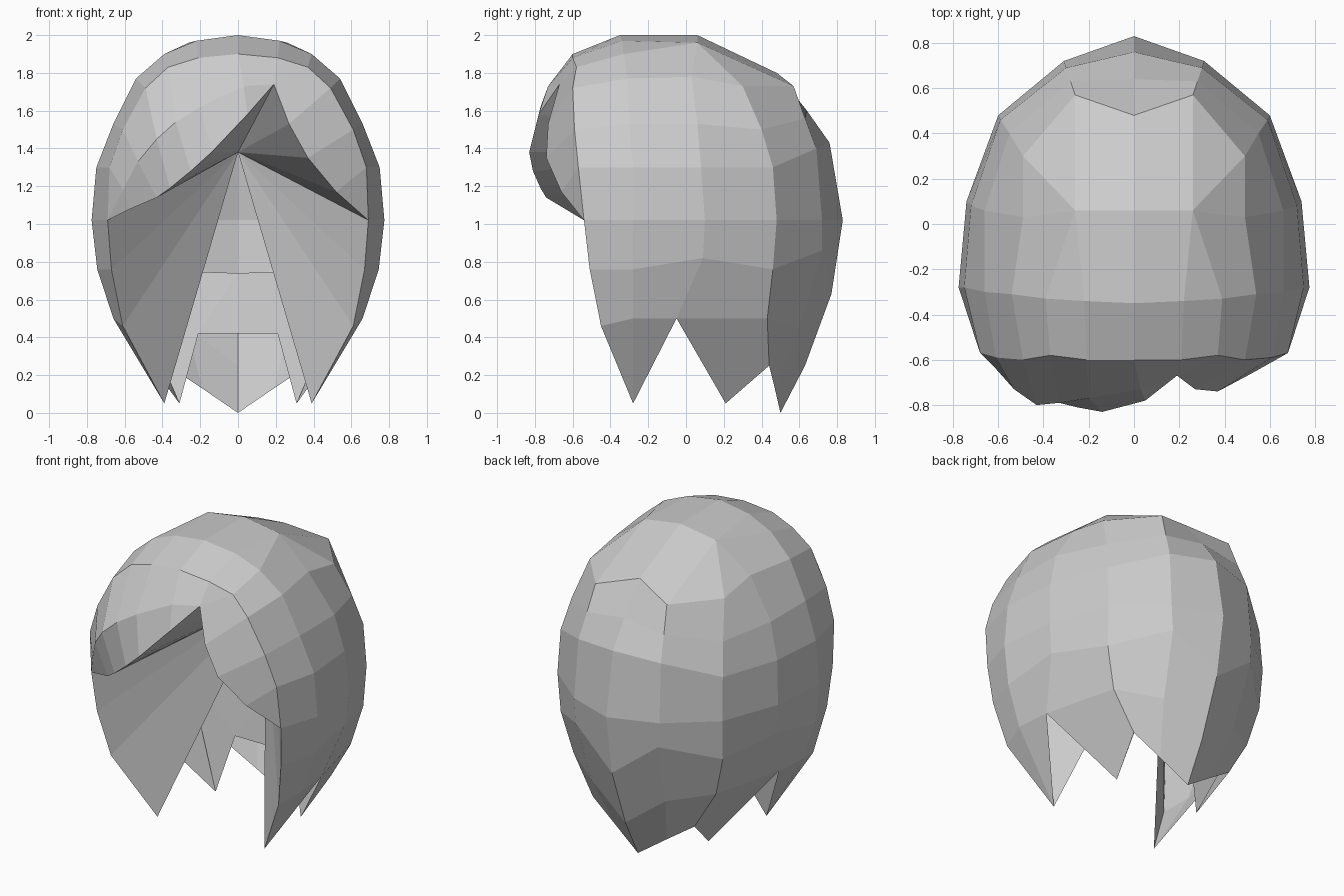
import bpy, bmesh

if "Cube" in bpy.data.objects:
    bpy.data.objects.remove(bpy.data.objects["Cube"])


def make(name, faces, mirror=False):
    """Flat-shaded object from faces given as point lists."""
    bm = bmesh.new()
    for f in faces:
        pts = [p for i, p in enumerate(f) if p not in f[:i]]
        if len(pts) > 2:
            bm.faces.new([bm.verts.new(p) for p in pts])
    bmesh.ops.remove_doubles(bm, verts=bm.verts, dist=0.001)
    bmesh.ops.recalc_face_normals(bm, faces=bm.faces)
    me = bpy.data.meshes.new(name)
    bm.to_mesh(me)
    bm.free()
    ob = bpy.data.objects.new(name, me)
    bpy.context.collection.objects.link(ob)
    if mirror:
        m = ob.modifiers.new("mirror", 'MIRROR')
        m.use_clip = True
    return ob


def strip(a, b):
    """Quads between two point rows of equal length."""
    return [[a[i], a[i + 1], b[i + 1], b[i]] for i in range(len(a) - 1)]


def fan(centre, row):
    return [[centre, row[i], row[i + 1]] for i in range(len(row) - 1)]


# Locks of the right half, each running from crown to tip
back = [(0, .06, 2), (0, .48, 1.8), (0, .64, 1.6), (0, .76, 1.43),
        (0, .83, 1.02), (0, .77, .63), (0, .63, .25), (0, .5, 0)]
back_side = [(.26, .06, 1.96), (.26, .57, 1.73), (.28, .63, 1.56), (.3, .69, 1.4),
             (.31, .72, 1.02), (.3, .72, .86), (.27, .6, .45), (.19, .47, .13)]
rear_corner = [(.26, .06, 1.96), (.49, .3, 1.73), (.55, .4, 1.5), (.59, .46, 1.3),
               (.6, .48, 1.02), (.59, .46, .76), (.52, .43, .5), (.37, .44, .25)]
side = [(.26, .06, 1.96), (.49, .03, 1.78), (.66, .06, 1.53), (.72, .08, 1.3),
        (.74, .1, 1.02), (.72, .09, .82), (.64, -.05, .5), (.31, .21, .05)]
temple = [(.39, -.33, 1.9), (.54, -.31, 1.77), (.66, -.3, 1.53), (.75, -.28, 1.3),
          (.775, -.28, 1.02), (.745, -.28, .76), (.66, -.28, .5), (.39, -.28, .05)]
rim = [(.37, -.58, 1.83), (.49, -.6, 1.72), (.61, -.59, 1.5), (.68, -.57, 1.3),
       (.69, -.54, 1.02), (.67, -.51, .76), (.61, -.45, .46), (.39, -.28, .05)]

# Outer hood of hair
faces = strip(back, back_side) + strip(back_side, rear_corner) + strip(rear_corner, side)
faces += strip(side[:7], temple[:7]) + [[side[6], temple[6], temple[7]]]
faces += strip(temple, rim)
top_mid, top_side = (0, -.35, 2), (.22, -.34, 1.97)
brow_mid, brow_side = (0, -.6, 1.9), (.21, -.6, 1.88)
faces += [[back[0], side[0], top_side, top_mid], [side[0], temple[0], top_side],
          [top_mid, top_side, brow_side, brow_mid],
          [top_side, temple[0], rim[0], brow_side]]
make("hair_hood", faces, True)

# Large swept fringe on the left
left_rim = [(-x, y, z) for x, y, z in rim[:5]]
part = (.19, -.67, 1.74)
upper = [brow_side, brow_mid, (-.21, -.6, 1.88)] + left_rim
middle = [part, (.03, -.73, 1.73), (-.2, -.77, 1.62), (-.33, -.79, 1.54),
          (-.43, -.8, 1.45), (-.53, -.73, 1.33), (-.61, -.64, 1.18), left_rim[4]]
lower = [part, (.05, -.78, 1.58), (-.14, -.83, 1.38), (-.25, -.81, 1.28),
         (-.36, -.77, 1.19), (-.43, -.74, 1.14), (-.57, -.64, 1.08), left_rim[4]]
make("fringe_left", strip(upper, middle) + strip(middle, lower)
     + [[brow_side, rim[0], part]])

# Smaller fringe on the right
lower_right = [part, (.27, -.73, 1.53), (.37, -.74, 1.35), (.52, -.66, 1.17), rim[4]]
make("fringe_right", strip(rim[:5], lower_right))

# Undersides of the fringe, meeting inside the head
apex = (0, .28, 1.38)
make("fringe_underside", fan(apex, lower) + fan(apex, lower_right))

# Flat inner sheets of the front side locks
make("front_lock_inside", fan(apex, rim[4:]), True)

# Inner layer at the nape
nape = (0, .32, .74)
make("nape_lining", [[nape, (.62, .35, .76), (.21, .27, .42)],
                     [(.62, .35, .76), (.31, .21, .05), (.21, .27, .42)],
                     [nape, (.21, .27, .42), (0, .27, .42)]], True)
